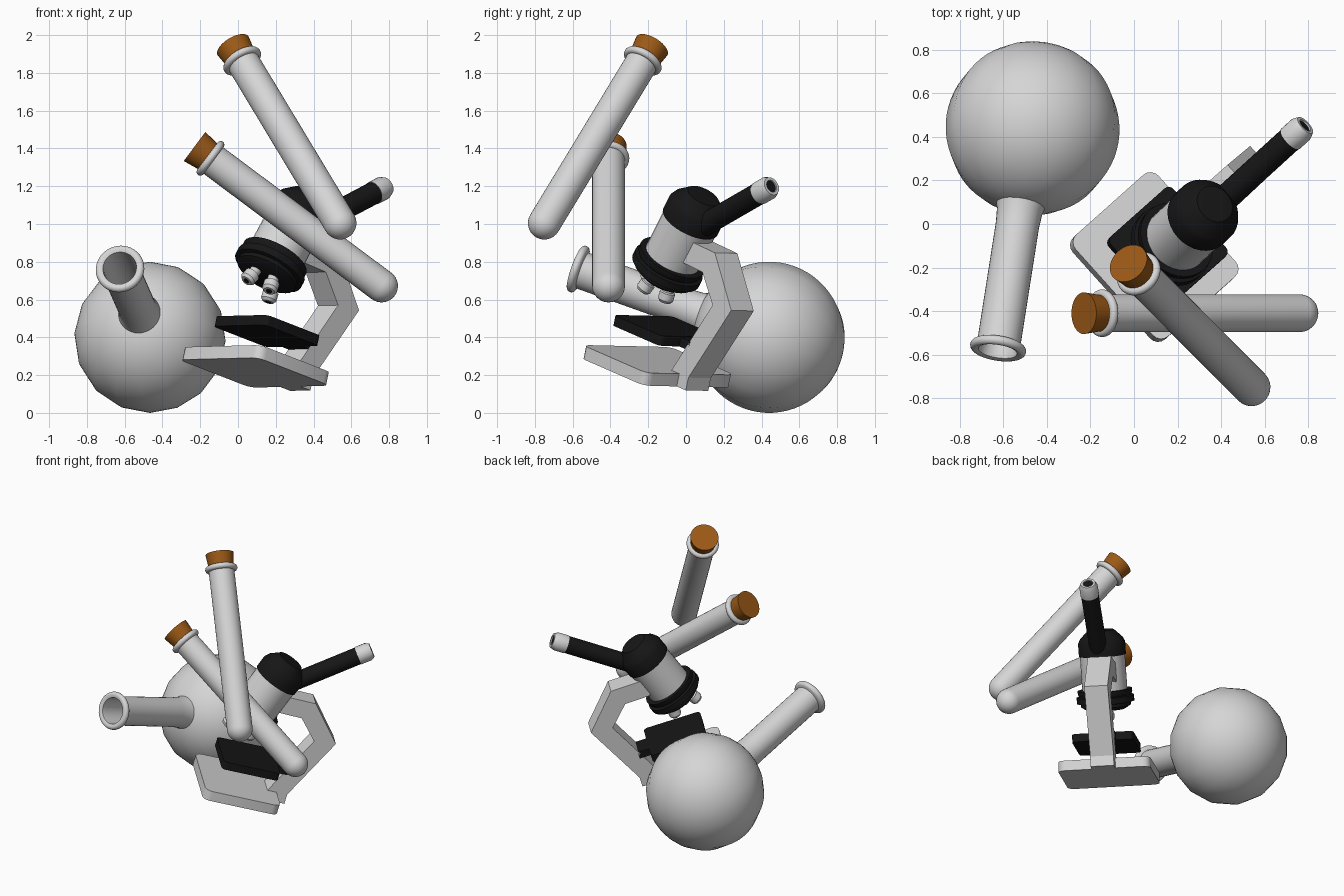
import bpy, bmesh, math
from mathutils import Vector, Matrix

if "Cube" in bpy.data.objects:
    bpy.data.objects.remove(bpy.data.objects["Cube"])


def material(name, rgb):
    m = bpy.data.materials.new(name)
    m.use_nodes = True
    m.diffuse_color = (*rgb, 1)
    m.node_tree.nodes["Principled BSDF"].inputs["Base Color"].default_value = (*rgb, 1)
    return m


WHITE = material("pale grey", (0.67, 0.67, 0.67))
BLACK = material("black", (0.008, 0.008, 0.008))
CORK = material("cork brown", (0.33, 0.1, 0.008))


def finish(name, bm, mat, matrix, smooth=True):
    bmesh.ops.recalc_face_normals(bm, faces=bm.faces)
    mesh = bpy.data.meshes.new(name)
    bm.to_mesh(mesh)
    bm.free()
    mesh.materials.append(mat)
    ob = bpy.data.objects.new(name, mesh)
    bpy.context.collection.objects.link(ob)
    ob.matrix_world = matrix
    if smooth:
        bpy.ops.object.select_all(action='DESELECT')
        bpy.context.view_layer.objects.active = ob
        ob.select_set(True)
        bpy.ops.object.shade_smooth_by_angle(angle=math.radians(35))
    return ob


def lathe(name, profile, origin, axis, mat, segs=32, frame=Matrix()):
    """Revolve (radius, height) points about an axis through origin."""
    bm = bmesh.new()
    verts = [bm.verts.new((r, 0, h)) for r, h in profile]
    edges = [bm.edges.new(pair) for pair in zip(verts, verts[1:])]
    bmesh.ops.spin(bm, geom=verts + edges, cent=(0, 0, 0), axis=(0, 0, 1),
                   angle=math.tau, steps=segs, use_duplicate=False)
    bmesh.ops.remove_doubles(bm, verts=bm.verts, dist=0.0005)
    turn = Vector(axis).to_track_quat('Z', 'Y').to_matrix().to_4x4()
    return finish(name, bm, mat, frame @ Matrix.Translation(origin) @ turn)


def arc(radius, start, end, steps, r0=0, h0=0):
    angles = [math.radians(start + (end - start) * i / steps) for i in range(steps + 1)]
    return [(r0 + radius * math.cos(a), h0 + radius * math.sin(a)) for a in angles]


def slab(name, size, centre, mat, round_corner, frame):
    """Flat block with rounded upright corners."""
    bm = bmesh.new()
    bmesh.ops.create_cube(bm, size=1)
    bmesh.ops.scale(bm, vec=size, verts=bm.verts)
    upright = [e for e in bm.edges if abs(e.verts[0].co.z - e.verts[1].co.z) > size[2] / 2]
    bmesh.ops.bevel(bm, geom=upright, offset=round_corner, segments=4,
                    profile=0.5, affect='EDGES')
    return finish(name, bm, mat, frame @ Matrix.Translation(centre))


def extrude_x(name, outline, half_width, mat, frame):
    """Extrude a (y, z) outline along x."""
    bm = bmesh.new()
    face = bm.faces.new([bm.verts.new((-half_width, y, z)) for y, z in outline])
    out = bmesh.ops.extrude_face_region(bm, geom=[face])
    moved = [v for v in out["geom"] if isinstance(v, bmesh.types.BMVert)]
    bmesh.ops.translate(bm, vec=(2 * half_width, 0, 0), verts=moved)
    return finish(name, bm, mat, frame, smooth=False)


# Corked test tubes
def test_tube(label, bottom, axis):
    r, length = 0.087, 1.13
    glass = arc(r, -90, 0, 8) + [(r, length - 0.02)]
    glass += arc(0.02, -90, 90, 8, r + 0.003, length) + [(r - 0.01, length + 0.02), (0, length + 0.02)]
    lathe(label + "_test_tube", glass, bottom, axis, WHITE)
    cork = [(0, length), (0.082, length), (0.096, length + 0.105), (0, length + 0.105)]
    lathe(label + "_cork", cork, bottom, axis, CORK)


test_tube("upper", (0.54, -0.75, 1.005), (-0.457, 0.46, 0.758))
test_tube("lower", (0.76, -0.41, 0.672), (-0.802, 0, 0.598))

# Round flask: bulb and open neck with a rolled rim
flask = Vector((-0.466, 0.44, 0.4))
neck_axis = Vector((-0.146, -0.931, 0.333))
lathe("flask_bulb", arc(0.4, -90, 90, 32), flask, neck_axis, WHITE, 16)
neck = [(0.115, 0.37), (0.105, 0.41), (0.1, 0.48), (0.1, 1.06)]
neck += arc(0.022, -90, 90, 8, 0.108, 1.085) + [(0.09, 1.1), (0.086, 1.06), (0.086, 0.42), (0, 0.42)]
lathe("flask_neck", neck, flask, neck_axis, WHITE)

# Tilted microscope frame: x across, y to the back, z up from the base
across = Vector((0.667, -0.742, 0.017)).normalized()
up = Vector((0.197, 0.199, 0.961))
up = (up - across * up.dot(across)).normalized()
back = up.cross(across)
scope = Matrix((across, back, up)).transposed().to_4x4()
scope.translation = (0.10, -0.145, 0.28)

# Base, arm and stage
slab("base", (0.63, 0.53, 0.07), (0, 0, -0.035), WHITE, 0.05, scope)
arm = [(0.34, -0.07), (0.34, 0.0), (0.56, 0.435), (0.345, 0.69), (0.1, 0.695),
       (0.1, 0.57), (0.28, 0.565), (0.41, 0.42), (0.2, 0.0), (0.2, -0.07)]
extrude_x("arm", arm, 0.08, WHITE, scope)
slab("stage", (0.42, 0.4, 0.055), (0.01, 0.02, 0.165), BLACK, 0.03, scope)
slab("stage_bracket", (0.16, 0.14, 0.05), (0, 0.24, 0.163), BLACK, 0.01, scope)

# Body tube with rotating turret and head
lean = Vector((0, 0.342, 0.94)).normalized()
neck_point = Vector((0.02, 0.045, 0.775))
lathe("body_tube", [(0, -0.27), (0.153, -0.27), (0.153, 0.01), (0, 0.01)],
      neck_point, lean, WHITE, 32, scope)
turret = [(0, -0.37), (0.13, -0.37), (0.17, -0.345), (0.17, -0.325), (0.195, -0.32),
          (0.195, -0.28), (0.175, -0.275), (0.185, -0.26), (0.185, -0.235), (0, -0.235)]
lathe("turret", turret, neck_point, lean, BLACK, 32, scope)
head = [(0, 0), (0.16, 0), (0.16, 0.085), (0.145, 0.115), (0.09, 0.17), (0, 0.175)]
lathe("head", head, neck_point, lean, BLACK, 32, scope)

# Objective lenses around the turret
side = Vector((1, 0, 0))
fore = lean.cross(side)
for i, turn in enumerate((-90, 0, 90)):
    a = math.radians(turn)
    spread = side * math.cos(a) + fore * math.sin(a)
    start = neck_point - lean * 0.36 + spread * 0.07
    aim = spread * 0.25 - lean
    shell = [(0, 0), (0.03, 0), (0.03, 0.04), (0.042, 0.045), (0.042, 0.085), (0.03, 0.1), (0, 0.1)]
    lathe(f"objective_{i + 1}", shell, start, aim, WHITE, 20, scope)
    lathe(f"objective_lens_{i + 1}", [(0, 0.098), (0.016, 0.098), (0.016, 0.103), (0, 0.103)],
          start, aim, BLACK, 20, scope)

# Eyepiece: black tube, pale cup, dark lens
eye_tip = Vector((0.03, 0.618, 1.138))
eye_axis = Vector((0, 0.796, 0.61)).normalized()
lathe("eyepiece_tube", [(0, -0.57), (0.06, -0.57), (0.06, -0.09), (0, -0.09)],
      eye_tip, eye_axis, BLACK, 24, scope)
cup = [(0, -0.1), (0.063, -0.1), (0.063, -0.03), (0.05, 0), (0.034, 0), (0.034, -0.015), (0, -0.015)]
lathe("eyepiece_cup", cup, eye_tip, eye_axis, WHITE, 24, scope)
lathe("eyepiece_lens", [(0, -0.016), (0.033, -0.016), (0.033, -0.008), (0, -0.008)],
      eye_tip, eye_axis, BLACK, 24, scope)
